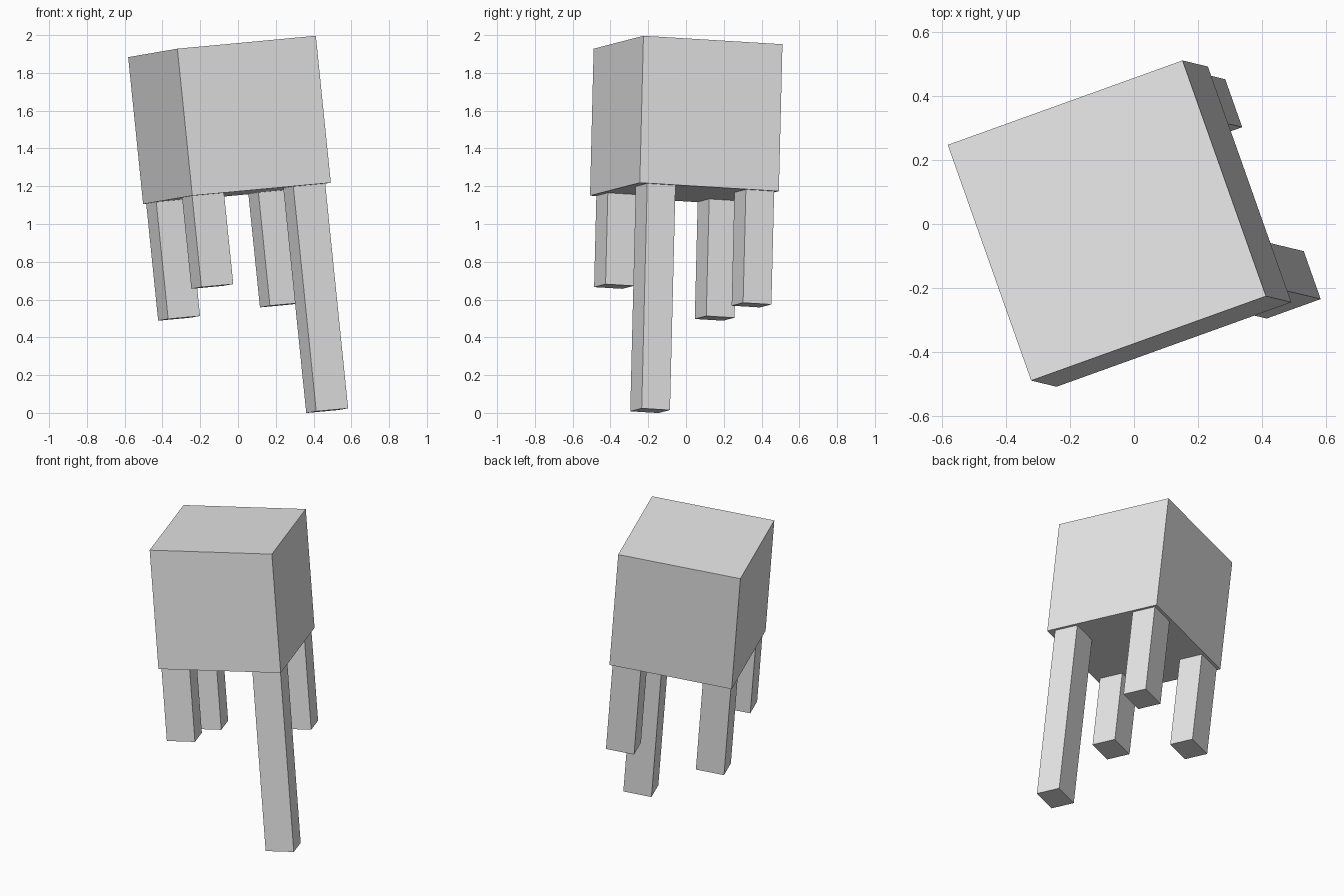
import bpy
import bmesh
from mathutils import Matrix, Vector

if "Cube" in bpy.data.objects:
    bpy.data.objects.remove(bpy.data.objects["Cube"])

# One plain grey for everything
grey = bpy.data.materials.new("light grey")
grey.diffuse_color = (0.8, 0.8, 0.8, 1.0)
grey.use_nodes = True
grey.node_tree.nodes["Principled BSDF"].inputs["Base Color"].default_value = grey.diffuse_color

# Tilted frame: origin at the front left top corner of the body
up = Vector((-0.1014, 0.0244, 0.9946)).normalized()
across = Vector((0.937, 0.337, 0.0873))
across = (across - up * across.dot(up)).normalized()
back = up.cross(across)
frame = Matrix((across, back, up)).transposed().to_4x4()
frame.translation = Vector((-0.321, -0.489, 1.928))


def box(name, low, high):
    """Box between two corners, given in the tilted frame."""
    low, high = Vector(low), Vector(high)
    bm = bmesh.new()
    bmesh.ops.create_cube(bm, size=1.0)
    bmesh.ops.scale(bm, vec=high - low, verts=bm.verts)
    bmesh.ops.translate(bm, vec=(low + high) / 2, verts=bm.verts)
    mesh = bpy.data.meshes.new(name)
    bm.to_mesh(mesh)
    bm.free()
    mesh.materials.append(grey)
    obj = bpy.data.objects.new(name, mesh)
    obj.matrix_world = frame
    bpy.context.collection.objects.link(obj)


# Cube body
SIDE = 0.782
box("body", (0, 0, -SIDE), (SIDE, SIDE, 0))

# Four legs of uneven length: near corner (across, back) and foot depth
legs = {
    "front_left_leg": (0.01, 0.032, 1.268),
    "front_right_leg": (0.587, 0.047, 1.979),
    "back_left_leg": (0.01, 0.602, 1.405),
    "back_right_leg": (0.587, 0.602, 1.385),
}
for name, (x, y, depth) in legs.items():
    box(name, (x, y, -depth), (x + 0.18, y + 0.159, -SIDE))
